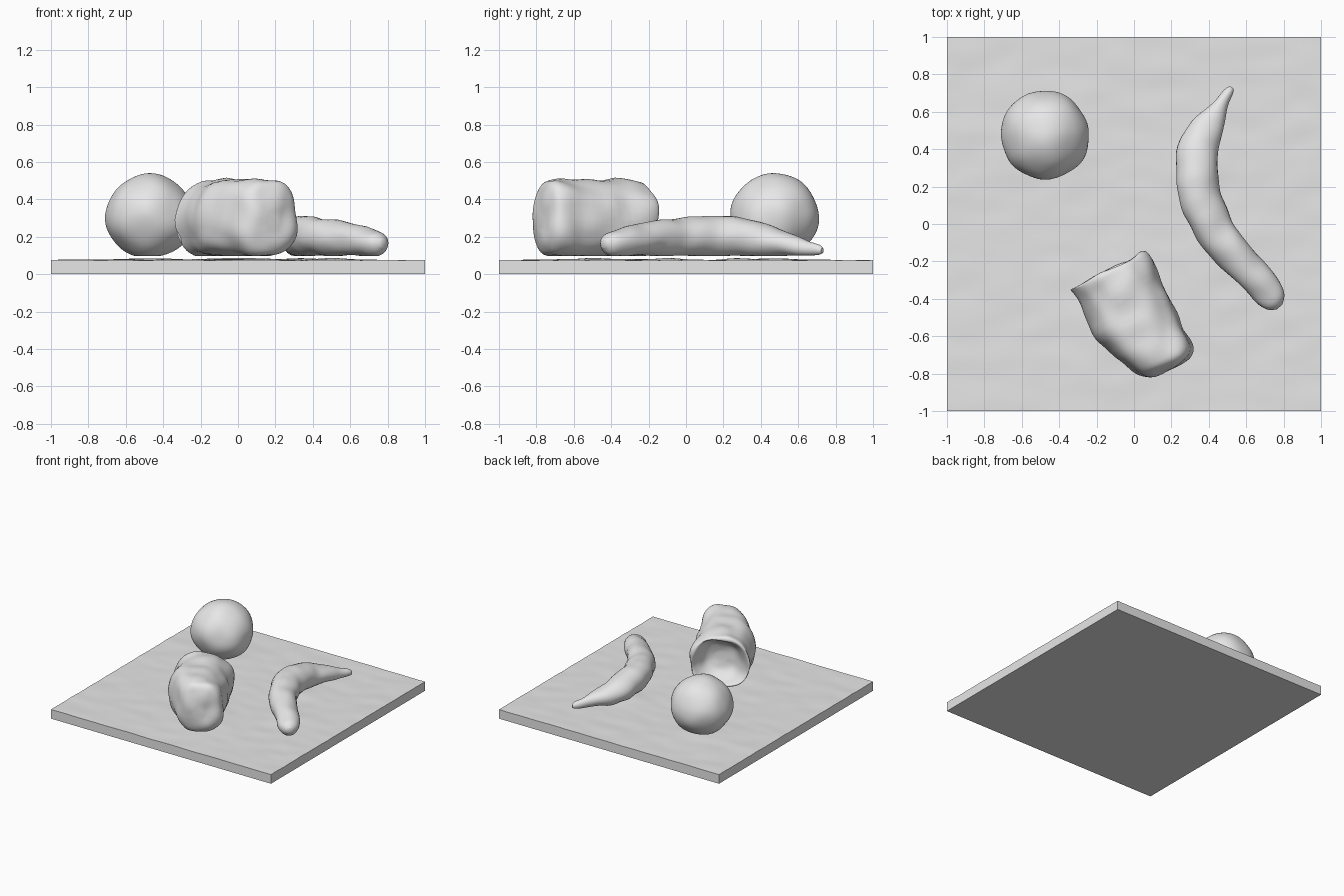
import bpy, bmesh, math
from mathutils import Vector, noise

if "Cube" in bpy.data.objects:
    bpy.data.objects.remove(bpy.data.objects["Cube"])

FLOOR = 0.097  # height of the undersides of the objects on the board
grey = bpy.data.materials.new("plain grey")
grey.diffuse_color = (0.8, 0.8, 0.8, 1)
grey.use_nodes = True
grey.node_tree.nodes["Principled BSDF"].inputs["Base Color"].default_value = grey.diffuse_color


def finish(name, bm, angle=40):
    bmesh.ops.recalc_face_normals(bm, faces=bm.faces)
    mesh = bpy.data.meshes.new(name)
    bm.to_mesh(mesh)
    bm.free()
    obj = bpy.data.objects.new(name, mesh)
    bpy.context.collection.objects.link(obj)
    mesh.materials.append(grey)
    bpy.ops.object.select_all(action='DESELECT')
    obj.select_set(True)
    bpy.context.view_layer.objects.active = obj
    bpy.ops.object.shade_smooth_by_angle(angle=math.radians(angle))
    return obj


def lumps(bm, amount, freq):
    """Hand-made unevenness, with the underside pressed flat."""
    bm.normal_update()
    for v in bm.verts:
        v.co += v.normal * noise.noise(v.co * freq) * amount
        v.co.z = max(v.co.z, FLOOR)


def loft(rings):
    bm = bmesh.new()
    loops = [[bm.verts.new(p) for p in ring] for ring in rings]
    n = len(loops[0])
    for a, b in zip(loops, loops[1:]):
        for i in range(n):
            j = (i + 1) % n
            bm.faces.new((a[i], a[j], b[j], b[i]))
    bm.faces.new(loops[0])
    bm.faces.new(loops[-1])
    bmesh.ops.recalc_face_normals(bm, faces=bm.faces)
    return bm


def smooth_rows(rows, steps):
    """Catmull-Rom interpolation through rows of numbers."""
    out = []
    for k in range(len(rows) - 1):
        p = [rows[max(0, min(len(rows) - 1, k + d))] for d in (-1, 0, 1, 2)]
        for s in range(steps):
            t = s / steps
            out.append([0.5 * (2 * b + (c - a) * t + (2 * a - 5 * b + 4 * c - d) * t * t
                               + (3 * b - a - 3 * c + d) * t ** 3) for a, b, c, d in zip(*p)])
    return out + [list(rows[-1])]


# Board: gently uneven top, slightly raised below each object
bm = bmesh.new()
bmesh.ops.create_grid(bm, x_segments=70, y_segments=70, size=1.0)
mounds = [(-0.48, 0.47, 0.2), (0.0, -0.48, 0.25), (0.34, 0.3, 0.13), (0.5, -0.1, 0.13)]
for v in bm.verts:
    x, y = v.co.x, v.co.y
    bump = max(math.exp(-((x - a) ** 2 + (y - b) ** 2) / r ** 2) for a, b, r in mounds)
    v.co.z = 0.075 + 0.01 * bump + 0.0035 * noise.noise(Vector((x * 5, y * 9, 0)))
rim = [e for e in bm.edges if e.is_boundary]
new = bmesh.ops.extrude_edge_only(bm, edges=rim)["geom"]
for v in new:
    if isinstance(v, bmesh.types.BMVert):
        v.co.z = 0
bmesh.ops.contextual_create(bm, geom=[e for e in new if isinstance(e, bmesh.types.BMEdge)
                                      and e.is_boundary])
finish("board", bm)

# Ball: lumpy round fruit
bm = bmesh.new()
bmesh.ops.create_icosphere(bm, subdivisions=5, radius=0.236)
for v in bm.verts:
    v.co.z *= 0.95
    v.co += Vector((-0.475, 0.475, 0.311))
lumps(bm, 0.012, 6)
finish("round_fruit", bm)

# Curved fruit: x, y, centre z, half width, half height along its length
path = [(0.525, 0.73, 0.125, 0.012, 0.014), (0.51, 0.71, 0.13, 0.024, 0.028),
        (0.465, 0.64, 0.14, 0.036, 0.04), (0.41, 0.55, 0.16, 0.075, 0.063),
        (0.35, 0.43, 0.18, 0.105, 0.088), (0.335, 0.27, 0.2, 0.113, 0.105),
        (0.36, 0.12, 0.205, 0.112, 0.108), (0.43, -0.03, 0.2, 0.105, 0.102),
        (0.52, -0.15, 0.193, 0.098, 0.096), (0.62, -0.26, 0.182, 0.09, 0.084),
        (0.71, -0.36, 0.17, 0.084, 0.073), (0.755, -0.415, 0.165, 0.062, 0.055),
        (0.777, -0.44, 0.163, 0.02, 0.02)]
rows = smooth_rows(path, 5)
rings = []
for k, (x, y, z, w, h) in enumerate(rows):
    a, b = rows[max(k - 1, 0)], rows[min(k + 1, len(rows) - 1)]
    side = Vector((a[1] - b[1], b[0] - a[0], 0)).normalized()
    rings.append([Vector((x, y, z)) + side * w * math.cos(t) + Vector((0, 0, h * math.sin(t)))
                  for t in (i * math.tau / 28 for i in range(28))])
bm = loft(rings)
lumps(bm, 0.01, 9)
finish("curved_fruit", bm)

# Bag: distance along axis, left and right edge, bottom, top; starts inside the mouth
sections = [(-0.14, -0.05, 0.04, 0.24, 0.32), (-0.16, -0.13, 0.11, 0.18, 0.40),
            (-0.22, -0.185, 0.165, 0.13, 0.44), (-0.265, -0.225, 0.19, 0.105, 0.465),
            (-0.268, -0.245, 0.205, 0.095, 0.485), (-0.24, -0.24, 0.212, 0.09, 0.50),
            (-0.15, -0.232, 0.215, 0.09, 0.505), (0.0, -0.245, 0.212, 0.09, 0.505),
            (0.13, -0.21, 0.208, 0.09, 0.505), (0.25, -0.155, 0.207, 0.093, 0.505),
            (0.315, -0.11, 0.195, 0.11, 0.49), (0.345, -0.06, 0.15, 0.16, 0.43),
            (0.352, -0.01, 0.08, 0.23, 0.34)]
axis, across = Vector((0.45, -0.89, 0)), Vector((0.89, 0.45, 0))
rings = []
for s, lo, hi, z0, z1 in smooth_rows(sections, 4):
    ring = []
    for i in range(48):
        t = i * math.tau / 48
        c, n = (math.copysign(abs(f) ** 0.76, f) for f in (math.cos(t), math.sin(t)))
        c *= 1 - 0.12 * max(n, 0)  # narrower towards the top
        p = Vector((0, -0.48, (z0 + z1) / 2 + n * (z1 - z0) / 2))
        ring.append(p + axis * s + across * ((lo + hi) / 2 + c * (hi - lo) / 2))
    rings.append(ring)
bm = loft(rings)
lumps(bm, 0.018, 8)
finish("open_bag", bm, 50)
